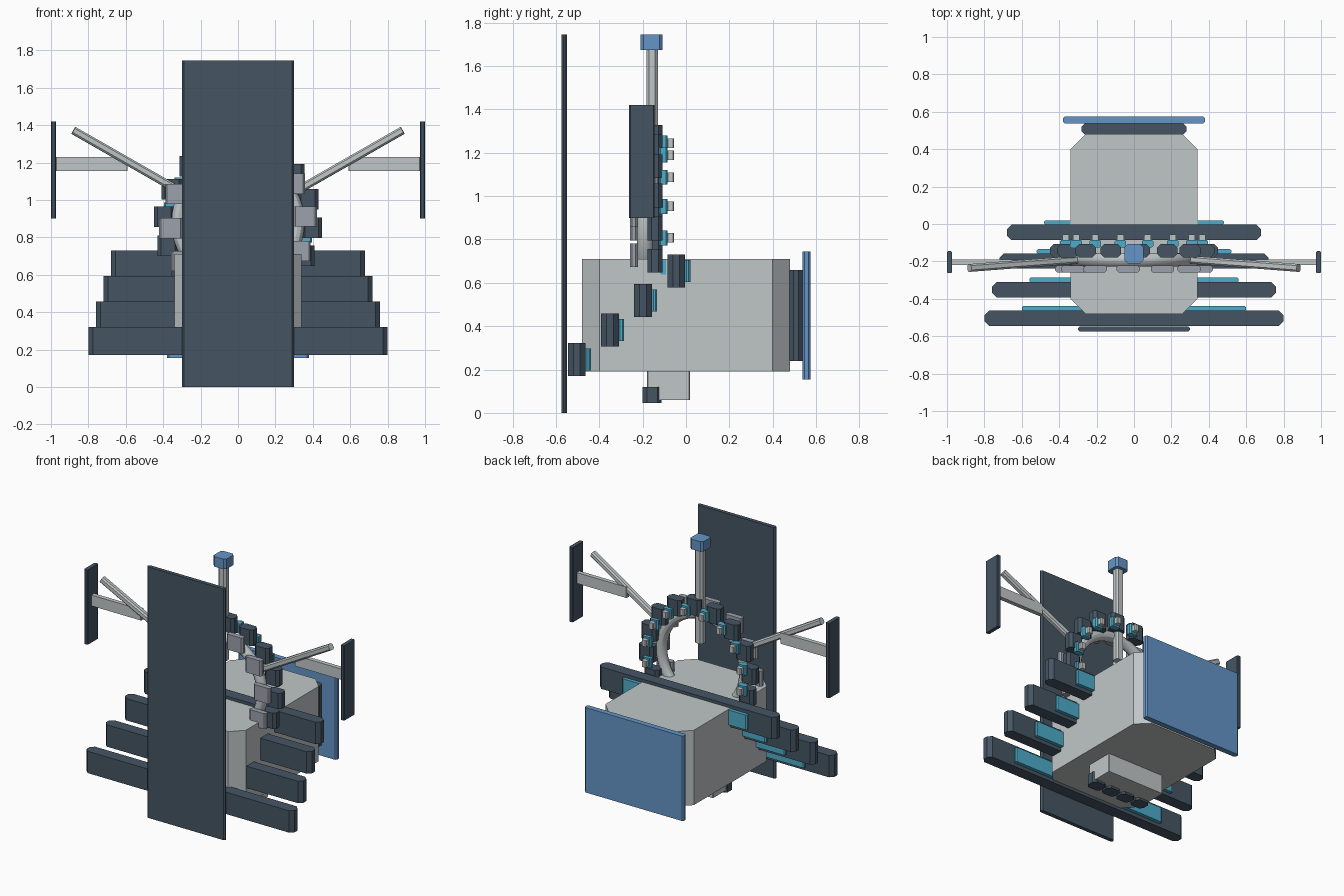
import bpy, bmesh, math
from mathutils import Vector

if "Cube" in bpy.data.objects:
    bpy.data.objects.remove(bpy.data.objects["Cube"])


def material(name, srgb):
    m = bpy.data.materials.new(name)
    m.diffuse_color = [((c / 255 + 0.055) / 1.055) ** 2.4 for c in srgb] + [1]
    m.use_nodes = True
    m.node_tree.nodes["Principled BSDF"].inputs["Base Color"].default_value = m.diffuse_color
    return m


DARK = material("dark slate", (69, 85, 99))
LIGHT = material("light grey", (192, 198, 199))
BLUE = material("panel blue", (100, 149, 198))
TEAL = material("teal", (78, 172, 202))
STEEL = material("steel grey", (156, 161, 172))


def finish(name, bm, mat):
    bmesh.ops.recalc_face_normals(bm, faces=bm.faces)
    mesh = bpy.data.meshes.new(name)
    bm.to_mesh(mesh)
    bm.free()
    mesh.materials.append(mat)
    ob = bpy.data.objects.new(name, mesh)
    bpy.context.collection.objects.link(ob)
    return ob


def block(name, x, y, z, mat, c=0.01):
    """Box from ranges, with its upright corners cut off by c."""
    bm = bmesh.new()
    (x0, x1), (y0, y1), (z0, z1) = x, y, z
    plan = [(x0 + c, y0), (x1 - c, y0), (x1, y0 + c), (x1, y1 - c),
            (x1 - c, y1), (x0 + c, y1), (x0, y1 - c), (x0, y0 + c)]
    base = bm.faces.new([bm.verts.new((px, py, z0)) for px, py in plan])
    top = bmesh.ops.extrude_face_region(bm, geom=[base], use_keep_orig=True)
    verts = [g for g in top["geom"] if isinstance(g, bmesh.types.BMVert)]
    bmesh.ops.translate(bm, verts=verts, vec=(0, 0, z1 - z0))
    return finish(name, bm, mat)


def span(center, size):
    return (center - size / 2, center + size / 2)


def rod(name, a, b, size, mat):
    """Square rod between two points."""
    a, b = Vector(a), Vector(b)
    bm = bmesh.new()
    bmesh.ops.create_cube(bm, size=1)
    for v in bm.verts:
        v.co = Vector((v.co.x * size, v.co.y * size, v.co.z * (b - a).length))
    bmesh.ops.bevel(bm, geom=[e for e in bm.edges
                              if abs(e.verts[0].co.z - e.verts[1].co.z) > size],
                    offset=size * 0.22, segments=1, affect='EDGES')
    ob = finish(name, bm, mat)
    ob.location = (a + b) / 2
    ob.rotation_euler = (b - a).to_track_quat('Z', 'Y').to_euler()
    return ob


# Main body, front shield and rear panel
block("body", (-.34, .34), (-.48, .48), (.19, .71), LIGHT, .08)
block("front_shield", (-.30, .30), (-.575, -.548), (0, 1.745), DARK)
block("rear_mount", (-.28, .28), (.475, .54), (.24, .66), DARK, .02)
block("rear_panel", (-.38, .38), (.537, .575), (.155, .745), BLUE)

# Stepped cross bars with teal backing strips
for i in range(4):
    y, z, w = -.545 + i * .153, .17 + i * .136, .80 - i * .04
    block(f"cross_bar_{i + 1}", (-w, w), (y, y + .082), (z, z + .152), DARK, .025)
    block(f"bar_strip_{i + 1}", (-w + .2, w - .2), (y + .08, y + .106),
          (z + .025, z + .128), TEAL, .008)

# Box and row of feet under the body
block("lower_box", (-.22, .22), (-.18, .018), (.06, .195), LIGHT, .005)
for i in range(4):
    block(f"foot_{i + 1}", span(-.175 + i * .117, .105), (-.2, -.112),
          (.045, .12), DARK, .02)

# Instrument ring
RING_Z = .88
bpy.ops.mesh.primitive_torus_add(major_radius=.32, minor_radius=.036,
                                 major_segments=48, minor_segments=12,
                                 location=(0, -.19, RING_Z),
                                 rotation=(math.pi / 2, 0, 0))
ring = bpy.context.object
ring.name = "ring"
ring.data.materials.append(LIGHT)
bpy.ops.object.shade_smooth_by_angle()


def on_ring(radius, degrees):
    a = math.radians(degrees)
    return radius * math.cos(a), RING_Z + radius * math.sin(a)


# Sixteen ring modules: dark housing, teal pad and light nub
for i in range(16):
    angle = (i + .5) * 22.5
    x, z = on_ring(.395, angle + 7)
    block(f"ring_housing_{i + 1}", span(x, .11), (-.178, -.108), span(z, .11), DARK, .018)
    x, z = on_ring(.372, angle)
    block(f"ring_pad_{i + 1}", span(x, .062), (-.125, -.085), span(z, .068), TEAL, .008)
    block(f"ring_nub_{i + 1}", span(x, .036), (-.09, -.055), span(z, .044), LIGHT, .006)

# Twelve plates on the front of the ring
for i in range(12):
    x, z = on_ring(.36, 5 + i * 30)
    block(f"ring_plate_{i + 1}", span(x, .125), (-.258, -.222), span(z, .108), STEEL, .01)

# Central mast with cap
block("mast", (-.03, .03), (-.183, -.13), (1.02, 1.68), LIGHT, .013)
block("mast_cap", (-.05, .05), (-.21, -.108), (1.675, 1.745), BLUE, .015)

# Side booms and end plates, mirrored
for side, s in (("left", -1), ("right", 1)):
    rod(f"{side}_boom", (s * .29, -.19, 1.035), (s * .88, -.235, 1.372), .042, LIGHT)
    block(f"{side}_arm", tuple(sorted((s * .59, s * .975))), (-.22, -.19),
          (1.155, 1.23), LIGHT, .004)
    block(f"{side}_end_plate", tuple(sorted((s * .973, s))), (-.262, -.145),
          (.90, 1.42), DARK, .005)
